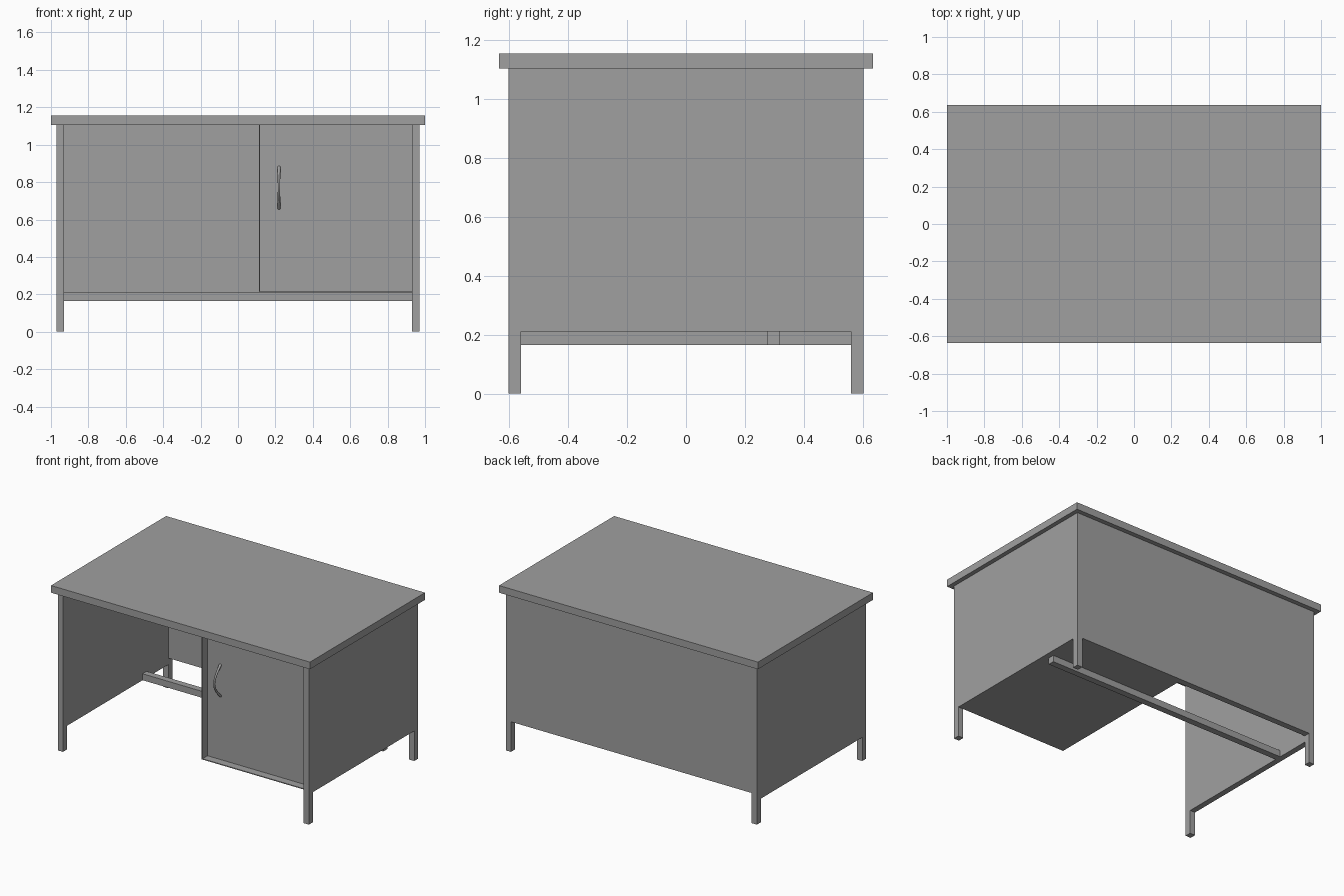
import bpy
import math

cube = bpy.data.objects.get("Cube")
if cube:
    bpy.data.objects.remove(cube, do_unlink=True)

# One grey finish for everything
grey = bpy.data.materials.new("grey")
grey.use_nodes = True
GREY = (0.35, 0.35, 0.35, 1)
grey.diffuse_color = GREY
grey.node_tree.nodes["Principled BSDF"].inputs["Base Color"].default_value = GREY


def box(name, x, y, z):
    """Box spanning the given (low, high) ranges."""
    spans = (x, y, z)
    bpy.ops.mesh.primitive_cube_add(size=1, location=[(a + b) / 2 for a, b in spans])
    obj = bpy.context.object
    obj.name = name
    obj.scale = [b - a for a, b in spans]
    bpy.ops.object.transform_apply(location=False, rotation=False, scale=True)
    obj.data.materials.append(grey)
    return obj


OUT_X, IN_X = 0.97, 0.93      # outer and inner leg faces
OUT_Y, IN_Y = 0.603, 0.56
TOP = 1.105                   # underside of the desktop
LOW = 0.21                    # underside of cabinet and panels
WALL = 0.006
DIV = 0.112                   # kneehole side of the cabinet
FRONT, DOOR = -0.56, -0.505   # cabinet edge and recessed door face

# Desktop
box("desktop", (-1, 1), (-0.635, 0.635), (TOP, 1.155))

# Legs
for side, x in (("right", (-OUT_X, -IN_X)), ("left", (IN_X, OUT_X))):
    for end, y in (("front", (-OUT_Y, -IN_Y)), ("back", (IN_Y, OUT_Y))):
        box(f"{end}_{side}_leg", x, y, (0, TOP))

# Panels between the legs
box("right_side_panel", (-OUT_X, -IN_X), (-IN_Y, IN_Y), (0.165, TOP))
box("left_side_panel", (IN_X, OUT_X), (-IN_Y, IN_Y), (LOW, TOP))
box("back_panel", (-IN_X, IN_X), (IN_Y, OUT_Y), (LOW, TOP))

# Foot rail under the cabinet
box("foot_rail", (-IN_X, IN_X), (0.275, 0.32), (0.165, LOW))

# Cabinet with a recessed door
box("cabinet_wall", (DIV, DIV + WALL), (FRONT, IN_Y), (LOW, TOP))
box("cabinet_floor", (DIV + WALL, IN_X), (FRONT, IN_Y), (LOW, LOW + WALL))
box("cabinet_door", (DIV + WALL, IN_X), (DOOR, DOOR + 0.02), (LOW + WALL, TOP))

# Bowed handle, slightly thicker at both ends
curve = bpy.data.curves.new("door_handle", "CURVE")
curve.dimensions = "3D"
curve.bevel_depth = 0.007
curve.bevel_resolution = 2
curve.use_fill_caps = True
spline = curve.splines.new("POLY")
STEPS = 16
spline.points.add(STEPS)
for i, point in enumerate(spline.points):
    t = i / STEPS
    bow = math.sin(math.pi * t)
    point.co = (0.219, DOOR - 0.07 * bow, 0.66 + 0.22 * t, 1)
    point.radius = 1.3 - 0.4 * bow
handle = bpy.data.objects.new("door_handle", curve)
bpy.context.collection.objects.link(handle)
curve.materials.append(grey)
bpy.ops.object.select_all(action="DESELECT")
handle.select_set(True)
bpy.context.view_layer.objects.active = handle
bpy.ops.object.convert(target="MESH")
bpy.ops.object.shade_smooth_by_angle(angle=math.radians(50))
